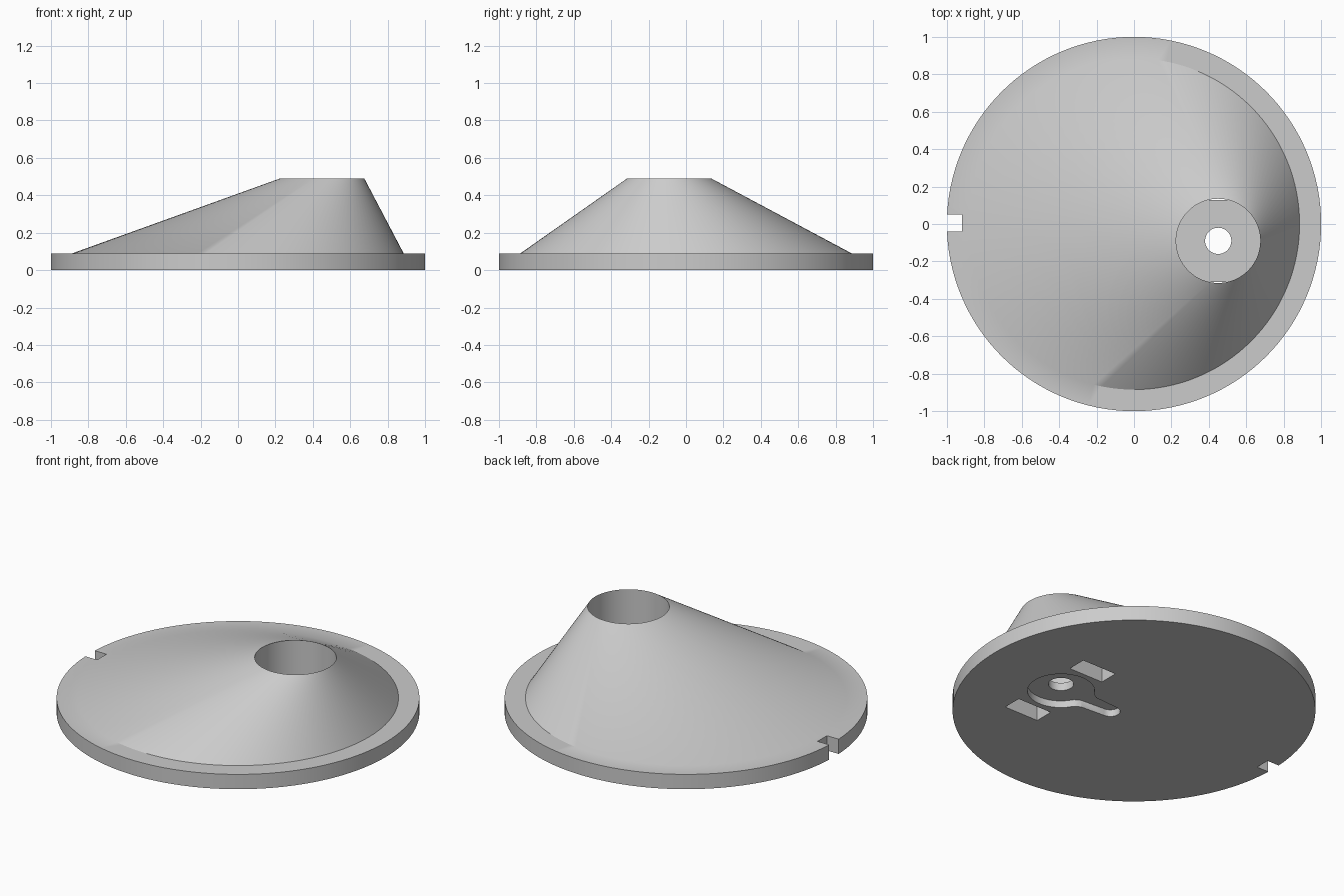
import bpy, bmesh, math
from math import cos, sin, radians

if "Cube" in bpy.data.objects:
    bpy.data.objects.remove(bpy.data.objects["Cube"])

SEGMENTS = 128
HUB = (0.45, -0.09)      # axis of the offset bore
PLATE_TOP = 0.09

grey = bpy.data.materials.new("light grey")
grey.use_nodes = True
grey.diffuse_color = (0.6, 0.6, 0.6, 1)
grey.node_tree.nodes["Principled BSDF"].inputs["Base Color"].default_value = (0.6, 0.6, 0.6, 1)


def make_object(name, bm):
    bmesh.ops.recalc_face_normals(bm, faces=bm.faces)
    mesh = bpy.data.meshes.new(name)
    bm.to_mesh(mesh)
    bm.free()
    mesh.materials.append(grey)
    obj = bpy.data.objects.new(name, mesh)
    bpy.context.collection.objects.link(obj)
    return obj


def prism(name, outline, bottom, top):
    """Extrude a flat outline between two heights."""
    bm = bmesh.new()
    face = bm.faces.new([bm.verts.new((x, y, bottom)) for x, y in outline])
    moved = bmesh.ops.extrude_face_region(bm, geom=[face])["geom"]
    verts = [v for v in moved if isinstance(v, bmesh.types.BMVert)]
    bmesh.ops.translate(bm, verts=verts, vec=(0, 0, top - bottom))
    return make_object(name, bm)


def box(name, x0, x1, y0, y1, bottom, top):
    return prism(name, [(x0, y0), (x1, y0), (x1, y1), (x0, y1)], bottom, top)


def arc(centre, radius, start, end, steps):
    angles = [radians(start + (end - start) * i / steps) for i in range(steps + 1)]
    return [(centre[0] + radius * cos(a), centre[1] + radius * sin(a)) for a in angles]


# Body: plate, skewed cone, blind bore and screw hole as one closed ring sweep
rings = [((0, 0), 1, 0), ((0, 0), 1, PLATE_TOP), ((0, 0), 0.885, PLATE_TOP),
         (HUB, 0.225, 0.49), (HUB, 0.225, PLATE_TOP),
         (HUB, 0.07, PLATE_TOP), (HUB, 0.07, 0)]
bm = bmesh.new()
loops = []
for centre, radius, z in rings:
    points = arc(centre, radius, 0, 360, SEGMENTS)[:-1]
    loops.append([bm.verts.new((x, y, z)) for x, y in points])
for k, low in enumerate(loops):
    high = loops[(k + 1) % len(loops)]
    for i in range(SEGMENTS):
        j = (i + 1) % SEGMENTS
        bm.faces.new((low[i], low[j], high[j], high[i]))
body = make_object("offset_cone_plate", bm)

# Underside recess: round hub with a narrow arm
arm_tip = (0.095, HUB[1])
neck = [(0.285, 0.085), (0.25, 0.065)]
outline = arc(HUB, 0.185, -140, 140, 48)
outline += [(x, HUB[1] + y) for x, y in neck]
outline += arc(arm_tip, 0.055, 90, 270, 16)
outline += [(x, HUB[1] - y) for x, y in reversed(neck)]
cutters = [prism("arm_recess_cutter", outline, -0.1, 0.042)]

# Two slots either side of the bore
for side in (-1, 1):
    y0, y1 = sorted(HUB[1] + side * d for d in (0.219, 0.335))
    cutters.append(box("slot_cutter", 0.34, 0.57, y0, y1, -0.1, 0.2))

# Alignment notch in the rim
cutters.append(box("notch_cutter", -1.1, -0.92, -0.04, 0.05, -0.1, 0.2))

bpy.context.view_layer.objects.active = body
body.select_set(True)
for cutter in cutters:
    cutter.hide_render = True
    cut = body.modifiers.new("cut", "BOOLEAN")
    cut.operation = "DIFFERENCE"
    cut.solver = "EXACT"
    cut.object = cutter
    bpy.ops.object.modifier_apply(modifier=cut.name)
    bpy.data.objects.remove(cutter)

bpy.ops.object.shade_smooth_by_angle(angle=radians(30))
